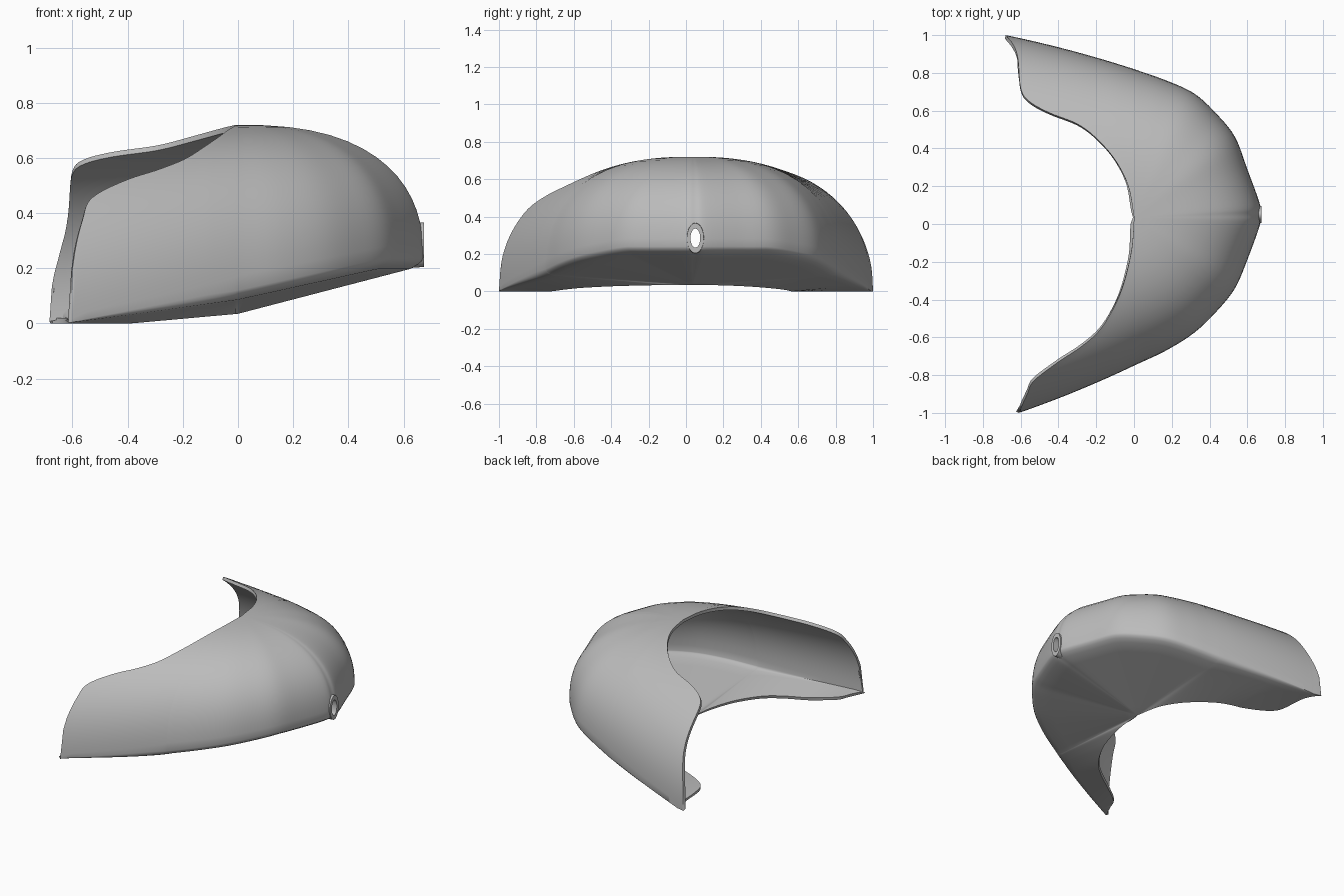
import bpy, bmesh, math
from mathutils import Vector

cube = bpy.data.objects.get("Cube")
if cube:
    bpy.data.objects.remove(cube)

grey = bpy.data.materials.new("plain grey")
grey.use_nodes = True
colour = (0.5, 0.5, 0.5, 1)
grey.diffuse_color = colour
grey.node_tree.nodes["Principled BSDF"].inputs["Base Color"].default_value = colour

TOP = 0.72      # height of the dome
MID = 0.035     # y of the dome's middle line


def spline(points, steps):
    """Smooth path through a few points."""
    p = [Vector(q) for q in points]
    p = [p[0] * 2 - p[1]] + p + [p[-1] * 2 - p[-2]]
    path = []
    for a, b, c, d in zip(p, p[1:], p[2:], p[3:]):
        for i in range(steps):
            t = i / steps
            path.append(0.5 * (2 * b + (c - a) * t + (2 * a - 5 * b + 4 * c - d) * t * t
                               + (3 * b - a - 3 * c + d) * t ** 3))
    return path + [p[-2]]


def crease_height(x):
    return max(0, 0.09 + 0.143 * x) if x < 0 else min(0.09 + 0.22 * x, 0.21)


def section(inner, outer, r0):
    """Wall from the opening out over the dome, then the floor back in."""
    zc = crease_height(outer.x)
    zf = max(0, 0.035 + 0.09 * inner.x)
    soft = min(0.03, zc * 0.4)
    pts = []

    def add(r, z):
        s = (r - r0) / (1 - r0) if r0 < 0.9999 else 1
        xy = inner.lerp(outer, s)
        pts.append((xy.x, xy.y, z))

    base = zc + soft
    for i in range(17):
        r = r0 + (1 - r0) * (1 - (1 - i / 16) ** 2.4)
        add(r, base + (TOP - base) * max(0, 1 - r ** 2.5) ** 0.425)
    edge = 1 - r0
    for inset, drop in ((0.008, 0.45), (0.03, 0.85)):
        add(1 - inset * edge, base - soft * drop)
    for i in range(9):
        s = 0.93 * (1 - i / 8)
        add(r0 + edge * s, zf + (zc - zf) * s)
    return pts


# Opening edge of each arm, from the middle to the tip
left_rim = spline([(0, MID), (-.03, .2), (-.1, .34), (-.2, .455), (-.3, .53), (-.45, .59),
                   (-.555, .65), (-.6, .72), (-.615, .88), (-.64, .95), (-.68, 1)], 5)
right_rim = spline([(0, MID), (-.012, -.13), (-.05, -.3), (-.1, -.43), (-.18, -.56), (-.28, -.65),
                    (-.4, -.73), (-.53, -.83), (-.565, -.9), (-.61, -1)], 5)
# Outer outline around the nose
nose = spline([(0, -.75), (.17, -.67), (.32, -.575), (.44, -.46), (.535, -.34), (.6, -.19), (.665, -.01),
               (.67, .05), (.665, .11), (.6, .29), (.535, .46), (.44, .58), (.32, .69), (.17, .76), (0, .82)], 5)


def arm(rim, side_y, tip):
    rows = []
    for p in rim[1:]:
        k = min(1, p.x / tip.x)
        y = side_y + (tip.y - side_y) * k + 0.02 * math.copysign(k * (1 - k) * 2, tip.y)
        mid = MID + 0.07 * p.x
        r0 = min(1, max(0, (p.y - mid) / (y - mid)))
        rows.append(section(p, Vector((p.x, y)), r0))
    return rows


pole = Vector((0, MID))
rows = arm(right_rim, -.75, right_rim[-1])[::-1]
rows += [section(pole, p, 0) for p in nose]
rows += arm(left_rim, .82, left_rim[-1])

# Shell surface
bm = bmesh.new()
grid = [[bm.verts.new(p) for p in row] for row in rows]
for a, b in zip(grid, grid[1:]):
    for i in range(len(a) - 1):
        bm.faces.new((a[i], a[i + 1], b[i + 1], b[i]))
bmesh.ops.remove_doubles(bm, verts=bm.verts[:], dist=0.0008)
bmesh.ops.recalc_face_normals(bm, faces=bm.faces[:])
probe = max(bm.faces, key=lambda f: f.calc_center_median().x)
if probe.normal.x < 0:
    bmesh.ops.reverse_faces(bm, faces=bm.faces[:])
mesh = bpy.data.meshes.new("shell")
bm.to_mesh(mesh)
bm.free()
shell = bpy.data.objects.new("shell", mesh)
bpy.context.collection.objects.link(shell)
mesh.materials.append(grey)


def oval(width, height, n=32):
    return [(width * math.cos(2 * math.pi * i / n), height * math.sin(2 * math.pi * i / n))
            for i in range(n)]


def oval_solid(name, loops, closed):
    """Stack of ovals along x: each loop is x, half width, half height."""
    b = bmesh.new()
    rings = [[b.verts.new((x, 0.05 + y, 0.285 + z)) for y, z in oval(w, h)] for x, w, h in loops]
    pairs = list(zip(rings, rings[1:])) + ([(rings[-1], rings[0])] if closed else [])
    for p, q in pairs:
        for i in range(len(p)):
            j = (i + 1) % len(p)
            b.faces.new((p[i], p[j], q[j], q[i]))
    if not closed:
        b.faces.new(rings[0])
        b.faces.new(rings[-1])
    bmesh.ops.recalc_face_normals(b, faces=b.faces[:])
    me = bpy.data.meshes.new(name)
    b.to_mesh(me)
    b.free()
    ob = bpy.data.objects.new(name, me)
    bpy.context.collection.objects.link(ob)
    me.materials.append(grey)
    return ob


# Slot through the nose with a raised collar
cutter = oval_solid("slot_cutter", [(0.5, .027, .052), (0.8, .027, .052)], False)
cutter.hide_render = True
collar = oval_solid("slot_collar", [(0.61, .05, .085), (0.675, .045, .08),
                                    (0.675, .026, .051), (0.61, .026, .051)], True)

solid = shell.modifiers.new("thickness", "SOLIDIFY")
solid.thickness = 0.02
solid.offset = -1
cut = shell.modifiers.new("slot", "BOOLEAN")
cut.operation = "DIFFERENCE"
cut.object = cutter
cut.solver = "EXACT"

bpy.ops.object.select_all(action="DESELECT")
bpy.context.view_layer.objects.active = shell
shell.select_set(True)
for name in ("thickness", "slot"):
    bpy.ops.object.modifier_apply(modifier=name)
bpy.data.objects.remove(cutter)
collar.select_set(True)
bpy.ops.object.shade_smooth_by_angle(angle=math.radians(50))
